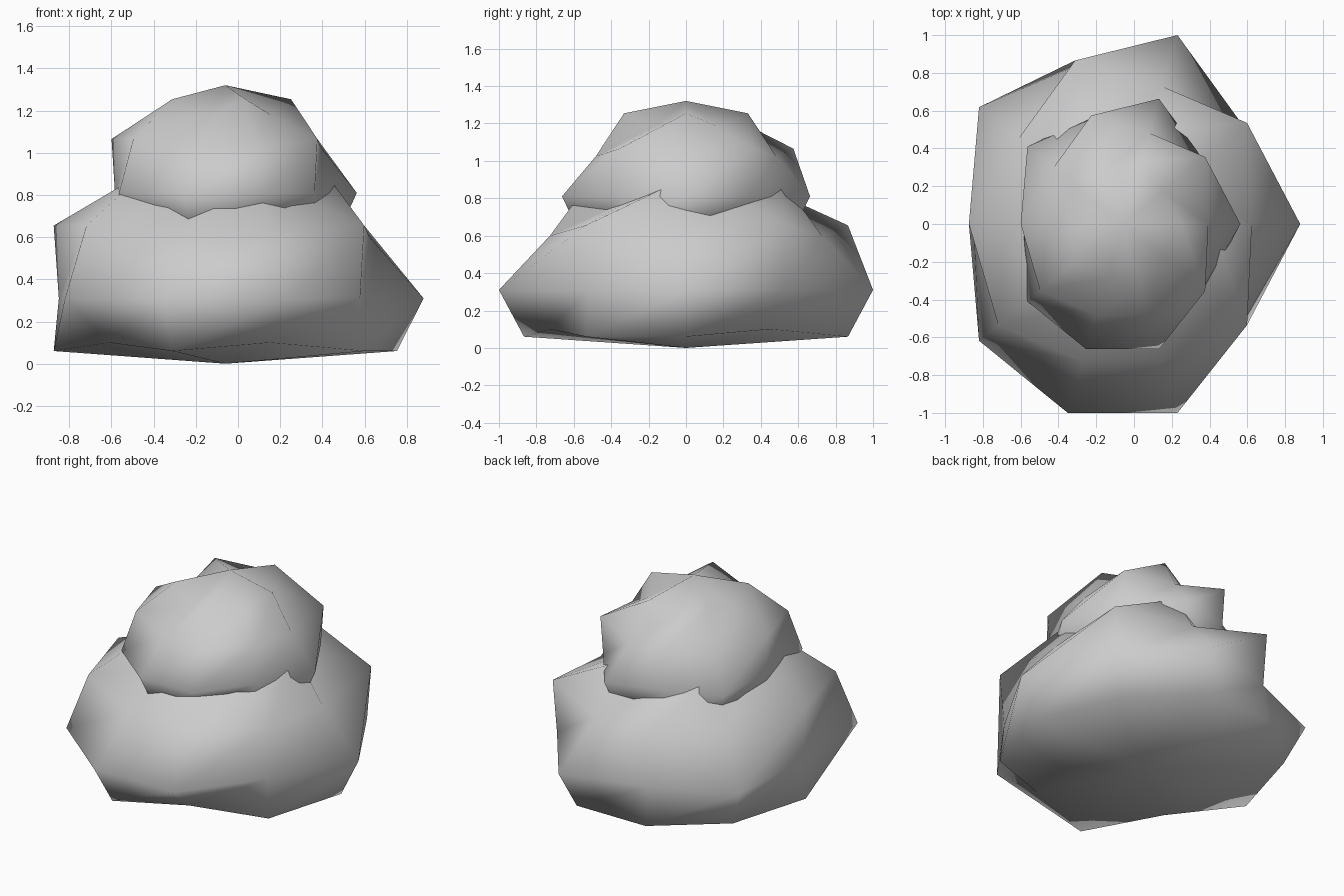
import bpy
from math import sin, cos, pi

if "Cube" in bpy.data.objects:
    bpy.data.objects.remove(bpy.data.objects["Cube"])

SEG = 10
DENT = 0.84
# ring: radius, height relative to the equator, and which of the 10 corners are dented
RINGS = [
    (0.866, -0.25, {1, 6, 8}),
    (1.0, 0.0, {1, 3, 5, 9}),
    (0.866, 0.345, {0, 2, 4, 7, 8}),
    (0.5, 0.60, {1, 3, 5, 7, 9}),
]


def lump(name, xy, zs, z0):
    """Dented low-poly ball with a flattened underside."""
    verts = [(0, 0, -0.31)]
    for r, h, dents in RINGS:
        for i in range(SEG):
            a = 2 * pi * i / SEG
            d = DENT if i in dents else 1.0
            verts.append((0.94 * r * d * cos(a), 1.0515 * r * d * sin(a), h * d))
    verts.append((0, 0, 0.69))
    top = len(verts) - 1

    def v(j, i):
        return 1 + j * SEG + i % SEG

    faces = []
    last = len(RINGS) - 1
    for i in range(SEG):
        faces.append((0, v(0, i + 1), v(0, i)))
        for j in range(last):
            faces.append((v(j, i), v(j, i + 1), v(j + 1, i + 1)))
            faces.append((v(j, i), v(j + 1, i + 1), v(j + 1, i)))
        faces.append((v(last, i), v(last, i + 1), top))

    verts = [(-0.06 + x * xy, y * xy, z0 + z * zs) for x, y, z in verts]
    me = bpy.data.meshes.new(name)
    me.from_pydata(verts, [], faces)
    me.update()
    me.shade_smooth()
    ob = bpy.data.objects.new(name, me)
    bpy.context.collection.objects.link(ob)
    return ob


# Wide base lump and smaller lump on top
lump("lower_mound", 1.0, 1.0, 0.31)
lump("upper_mound", 0.663, 0.74, 0.81)
